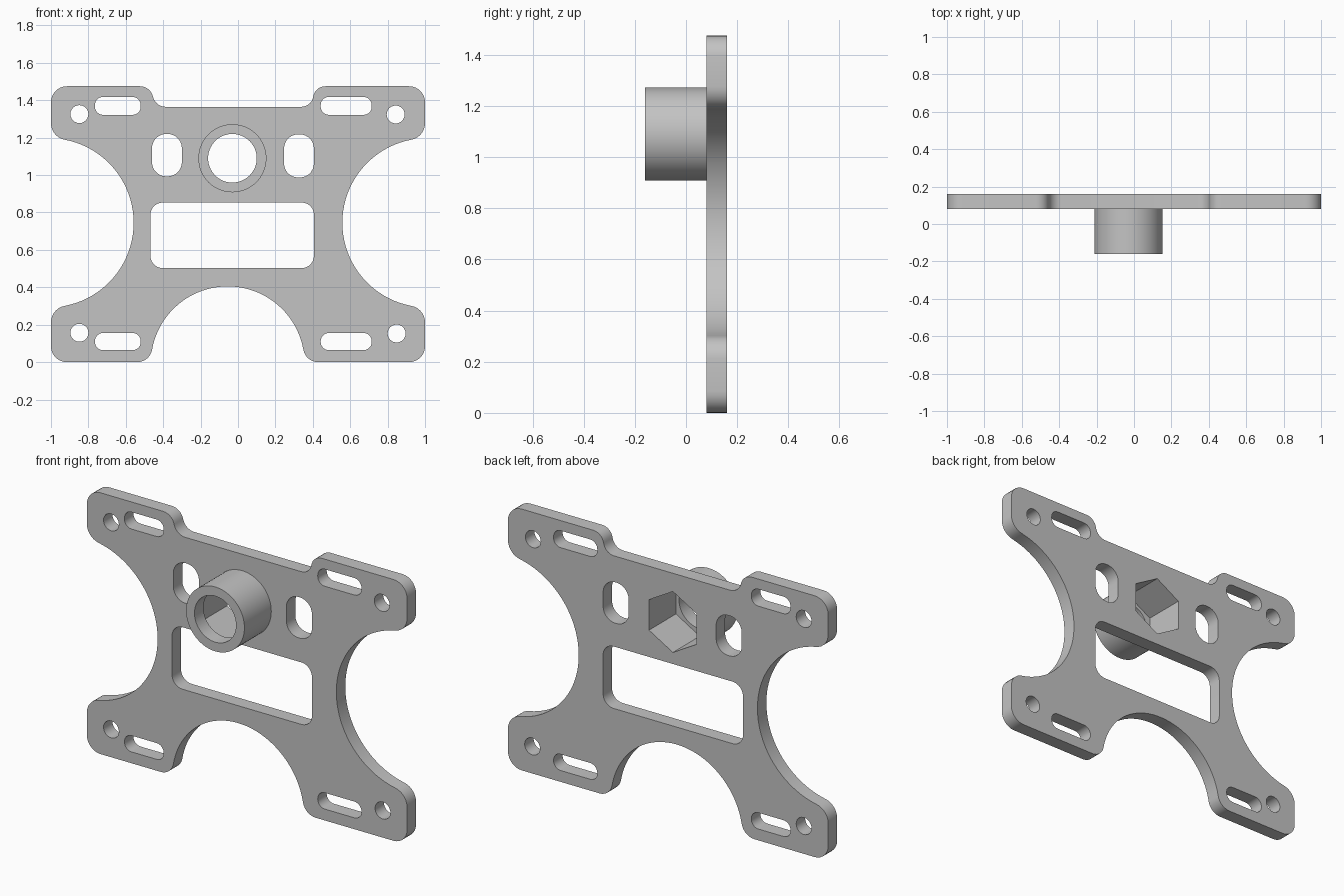
import bpy, bmesh
from math import cos, sin, tan, radians
from mathutils import Vector

cube = bpy.data.objects.get("Cube")
if cube:
    bpy.data.objects.remove(cube, do_unlink=True)

grey = bpy.data.materials.new("plain_grey")
grey.use_nodes = True
grey.diffuse_color = (0.55, 0.55, 0.55, 1)
grey.node_tree.nodes["Principled BSDF"].inputs["Base Color"].default_value = grey.diffuse_color


def arc(cx, cz, r, start, end, steps=32):
    """Points along a circular arc, angles in degrees."""
    angles = [radians(start + (end - start) * i / steps) for i in range(steps + 1)]
    return [(cx + r * cos(a), cz + r * sin(a)) for a in angles]


def ring(cx, cz, r, sides=32, start=0):
    return arc(cx, cz, r, start, start + 360, sides)[:-1]


def rounded(corners, steps=7):
    """Closed profile; corners given as (x, z, radius) are filleted."""
    points = []
    for i, corner in enumerate(corners):
        p = Vector(corner[:2])
        if len(corner) == 2:
            points.append(p)
            continue
        u = (Vector(corners[i - 1][:2]) - p).normalized()
        v = (Vector(corners[(i + 1) % len(corners)][:2]) - p).normalized()
        half = u.angle(v) / 2
        r = corner[2]
        centre = p + (u + v).normalized() * r / sin(half)
        begin = p + u * r / tan(half) - centre
        sweep = v.angle_signed(u) and (p + v * r / tan(half) - centre)
        turn = begin.angle(sweep)
        for k in range(steps + 1):
            t = k / steps
            offset = begin * sin((1 - t) * turn) + sweep * sin(t * turn)
            points.append(centre + offset / sin(turn))
    return points


def slot(x0, x1, z0, z1, r):
    return rounded([(x0, z0, r), (x1, z0, r), (x1, z1, r), (x0, z1, r)])


def slab(name, profiles, y0, y1):
    """Extrude the first profile along y, with the others as holes."""
    curve = bpy.data.curves.new(name, "CURVE")
    curve.dimensions = "2D"
    curve.fill_mode = "BOTH"
    curve.extrude = (y1 - y0) / 2
    for profile in profiles:
        spline = curve.splines.new("POLY")
        spline.points.add(len(profile) - 1)
        for point, (x, z) in zip(spline.points, profile):
            point.co = (x, z, 0, 1)
        spline.use_cyclic_u = True
    temp = bpy.data.objects.new("temp", curve)
    bpy.context.collection.objects.link(temp)
    bpy.context.view_layer.update()
    evaluated = temp.evaluated_get(bpy.context.evaluated_depsgraph_get())
    mesh = bpy.data.meshes.new_from_object(evaluated)
    bpy.data.objects.remove(temp, do_unlink=True)
    # Stand the profile upright and weld the caps to the walls
    bm = bmesh.new()
    bm.from_mesh(mesh)
    bmesh.ops.remove_doubles(bm, verts=bm.verts, dist=0.0005)
    for v in bm.verts:
        v.co = (v.co.x, (y0 + y1) / 2 - v.co.z, v.co.y)
    bmesh.ops.recalc_face_normals(bm, faces=bm.faces)
    bm.to_mesh(mesh)
    bm.free()
    mesh.materials.clear()
    mesh.materials.append(grey)
    obj = bpy.data.objects.new(name, mesh)
    bpy.context.collection.objects.link(obj)
    return obj


def smooth(obj):
    bpy.ops.object.select_all(action="DESELECT")
    obj.select_set(True)
    bpy.context.view_layer.objects.active = obj
    bpy.ops.object.shade_smooth_by_angle(angle=radians(30))


# Outer edge of the plate: four tabs with scooped sides and bottom
corner = 0.085
outline = [(-1, 0, corner), (-0.472, 0, 0.08)]
outline += arc(-0.055, -0.006, 0.411, 170, 10, 40)
outline += [(0.362, 0, 0.08), (1, 0, corner), (1, 0.29, 0.09)]
outline += arc(1.01, 0.745, 0.452, 259, 101, 40)
outline += [(1, 1.2, 0.09), (1, 1.475, corner), (0.41, 1.475, 0.065),
            (0.395, 1.365, 0.065), (-0.44, 1.365, 0.07),
            (-0.47, 1.475, 0.07), (-1, 1.475, corner), (-1, 1.2, 0.09)]
outline += arc(-1.01, 0.745, 0.452, 79, -79, 40)
outline += [(-1, 0.29, 0.09)]

# Openings in the plate
BX, BZ = -0.03, 1.09
hexagon = ring(BX, BZ, 0.172, 6, 90)
holes = [hexagon,
         slot(-0.468, 0.406, 0.503, 0.853, 0.065),
         slot(-0.46, -0.3, 0.993, 1.22, 0.076),
         slot(0.246, 0.406, 0.987, 1.218, 0.076)]
for z0, z1 in ((0.064, 0.156), (1.322, 1.418)):
    holes.append(slot(-0.765, -0.52, z0, z1, 0.044))
    holes.append(slot(0.442, 0.715, z0, z1, 0.044))
for x, z in ((-0.848, 0.157), (0.848, 0.153), (-0.848, 1.326), (0.843, 1.324)):
    holes.append(ring(x, z, 0.048, 24))

plate = slab("mounting_plate", [rounded(outline)] + holes, 0.08, 0.16)
smooth(plate)

# Boss: round bore in front, hexagonal pocket behind
boss = slab("boss", [ring(BX, BZ, 0.182, 64)], -0.16, 0.08)
cutters = [slab("bore_cutter", [ring(BX, BZ, 0.13, 64)], -0.3, 0.02),
           slab("pocket_cutter", [hexagon], -0.08, 0.2)]
bpy.context.view_layer.objects.active = boss
for cutter in cutters:
    cutter.hide_render = True
    cut = boss.modifiers.new(cutter.name, "BOOLEAN")
    cut.operation = "DIFFERENCE"
    cut.solver = "EXACT"
    cut.object = cutter
    bpy.ops.object.modifier_apply(modifier=cut.name)
    bpy.data.objects.remove(cutter, do_unlink=True)
smooth(boss)
